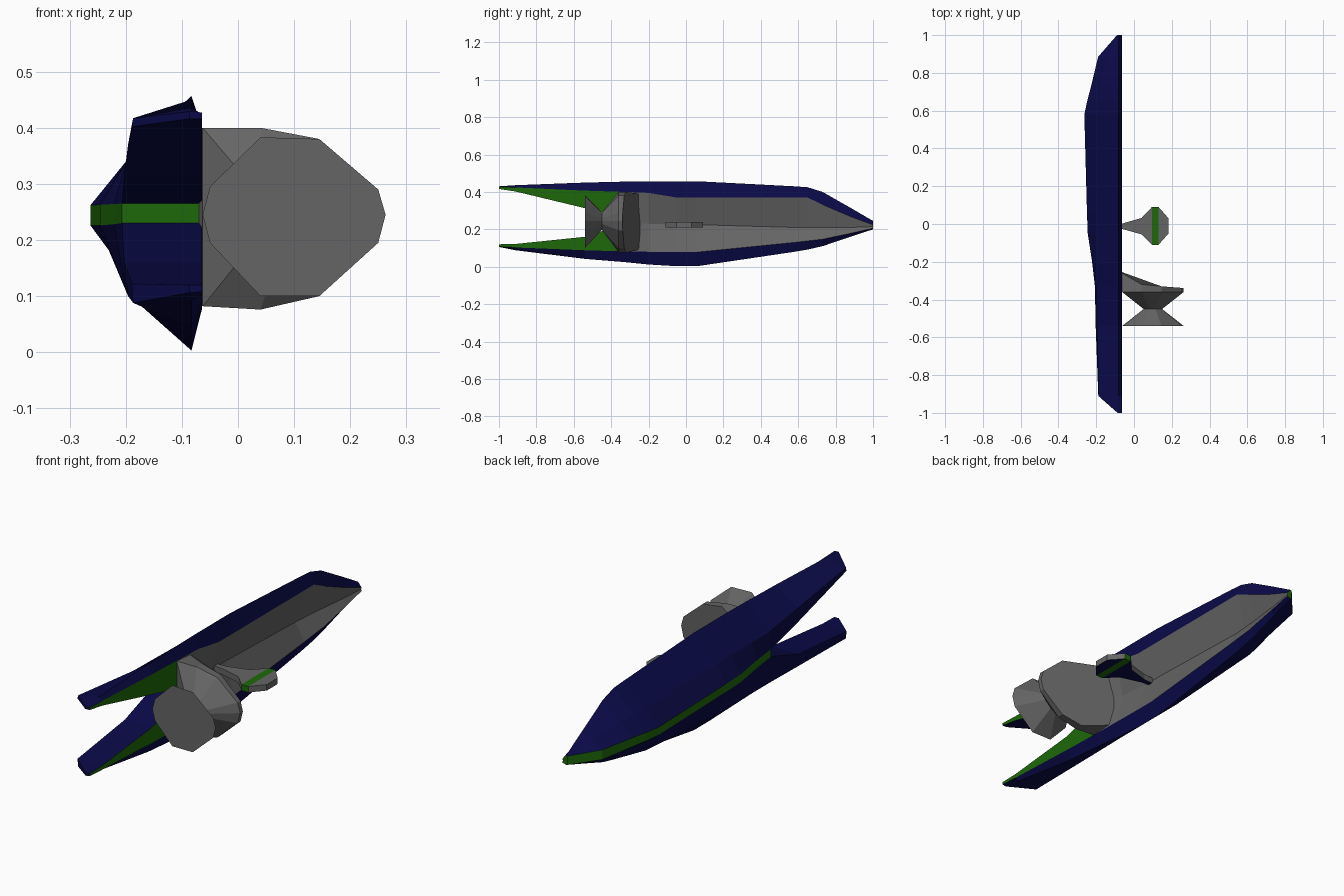
import bpy, bmesh

def material(name, rgb):
    m = bpy.data.materials.new(name)
    m.diffuse_color = (*rgb, 1)
    return m

BLUE, GREEN, GREY = 0, 1, 2
MATS = [material("navy", (0.003, 0.003, 0.065)), material("green", (0.013, 0.14, 0.003)),
        material("grey", (0.13, 0.13, 0.13))]

def loft(name, rings, color, caps):
    """Skin closed rings of points; color(segment, column) picks the material."""
    bm = bmesh.new()
    rows = [[bm.verts.new(p) for p in r] for r in rings]
    n = len(rings[0])
    for s in range(len(rows) - 1):
        a, b = rows[s], rows[s + 1]
        for c in range(n):
            d = (c + 1) % n
            bm.faces.new((a[c], a[d], b[d], b[c])).material_index = color(s, c)
    for row, m in zip((rows[0], rows[-1]), caps):
        bm.faces.new(row).material_index = m
    bmesh.ops.recalc_face_normals(bm, faces=bm.faces[:])
    me = bpy.data.meshes.new(name)
    bm.to_mesh(me)
    bm.free()
    for m in MATS:
        me.materials.append(m)
    ob = bpy.data.objects.new(name, me)
    bpy.context.collection.objects.link(ob)
    return ob

RIM, RIDGE = -0.064, -0.083

# main half hull: y, ridge z (top, bottom), shoulder x, shoulder z (top, bottom),
# stripe x, stripe z (top, bottom), rim z (top, bottom), recess (x, z)
stations = [
    (-.33, .455, .025, -.198, .342, .105, -.207, .265, .230, .40, .082, -.066, .24),
    (-.20, .457, .012, -.198, .342, .105, -.222, .264, .228, .395, .08, -.10, .23),
    (-.05, .457, .003, -.198, .342, .105, -.245, .263, .226, .37, .078, -.11, .225),
    (.06, .457, .003, -.198, .342, .105, -.249, .263, .226, .37, .078, -.11, .225),
    (.58, .430, .080, -.198, .335, .138, -.263, .262, .226, .37, .13, -.11, .21),
    (.65, .425, .092, -.190, .330, .148, -.248, .261, .222, .37, .138, -.105, .21),
    (.73, .400, .110, -.175, .320, .168, -.227, .259, .217, .332, .147, -.098, .21),
    (.885, .312, .162, -.140, .284, .187, -.190, .255, .210, .266, .18, -.08, .21),
    (1.0, .245, .200, -.087, .244, .201, -.090, .243, .202, .224, .206, -.066, .215),
]
rings = [[(x, y, z) for x, z in
          ((RIDGE, zt), (xs, st), (xm, mt), (xm, mb), (xs, sb), (RIDGE, zb),
           (RIM, rb), (fx, fz), (RIM, rt))]
         for y, zt, zb, xs, st, sb, xm, mt, mb, rt, rb, fx, fz in stations]
loft("half_hull", rings,
     lambda s, c: GREEN if c == 2 else GREY if c in (6, 7) else BLUE, (GREEN, GREEN))

# forked prongs: y, rim z, ridge z, shoulder (x, z), notch edge (x, z)
upper = [(-.33, .400, .455, -.198, .342, -.207, .265),
         (-.54, .407, .450, -.196, .370, -.203, .313),
         (-.91, .424, .436, -.187, .417, -.189, .402),
         (-1.0, .427, .430, -.086, .429, -.087, .416)]
lower = [(-.33, .082, .025, -.198, .105, -.207, .230),
         (-.54, .088, .042, -.196, .100, -.203, .160),
         (-.91, .103, .093, -.187, .088, -.189, .122),
         (-1.0, .108, .106, -.086, .106, -.087, .120)]
for name, data in (("upper_prong", upper), ("lower_prong", lower)):
    loft(name, [[(RIM, y, ze), (RIDGE, y, zr), (xs, y, zs), (xn, y, zn), (RIM, y, zn)]
                for y, ze, zr, xs, zs, xn, zn in data],
         lambda s, c: GREEN if c == 4 else BLUE, (BLUE, BLUE))

# engine: front disc, pinched waist, rear body joined to the hull
disc = [(-.063, .245), (-.05, .295), (.04, .383), (.145, .38), (.25, .29),
        (.263, .245), (.25, .195), (.145, .10), (.04, .10), (-.05, .195)]
body = [(-.063, .245), (-.063, .40), (.04, .40), (.145, .38), (.25, .29),
        (.263, .245), (.25, .195), (.145, .10), (.04, .076), (-.063, .082)]
rear_y = [-.26, -.27, -.32, -.33, -.338, -.34, -.338, -.33, -.32, -.27]
tail = [(max(x, -.062) if x > 0 else -.09, y + (0 if x > 0 else .025), z if x > 0 else .245 + (z - .245) * .93)
        for (x, z), y in zip(body, rear_y)]
loft("engine",
     [[(x, -.54, z) for x, z in disc],
      [(.1 + (x - .1) * .3, -.45, .245 + (z - .245) * .33) for x, z in disc],
      [(x, -.36, z) for x, z in body],
      tail],
     lambda s, c: GREY, (GREY, GREY))

# side pod on its arm, with a green band and a navy underside
pod = [(-.12, -.02, .0), (-.06, -.027, .003), (.04, -.055, .032), (.095, -.11, .09),
       (.13, -.11, .09), (.183, -.05, .03)]
loft("side_pod",
     [[(x, a, .21), (x, b, .21), (x, b, .238), (x, a, .238)] for x, a, b in pod],
     lambda s, c: GREEN if s == 3 else BLUE if c == 0 else GREY, (GREY, GREY))
